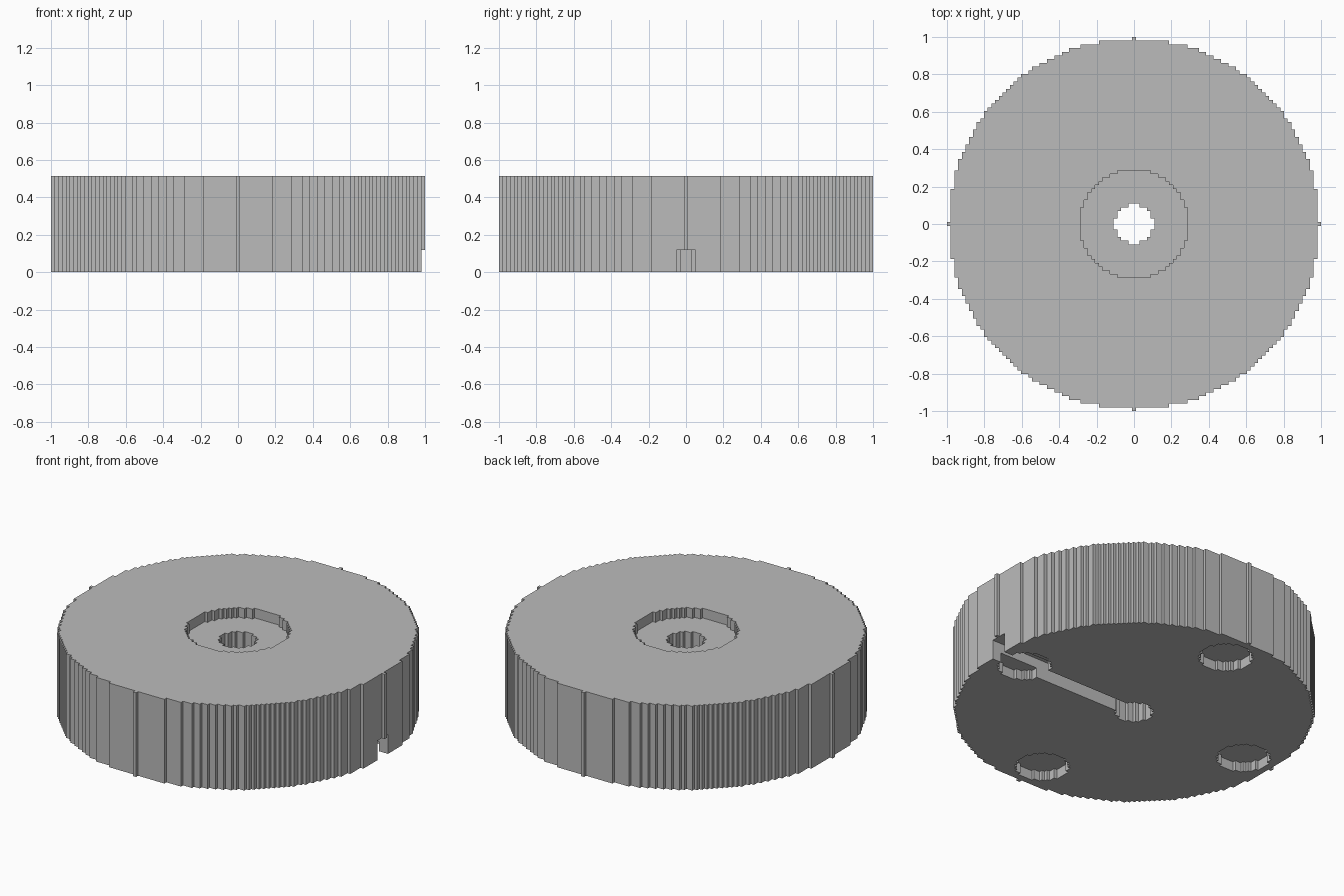
import bpy
import bmesh

if "Cube" in bpy.data.objects:
    bpy.data.objects.remove(bpy.data.objects["Cube"], do_unlink=True)

# The disc is made of small square blocks
RADIUS = 50
CELL = 2 / (2 * RADIUS + 1)
LEVELS = [0, 3, 6, 23, 26]          # heights where the section changes, in blocks
POCKETS = [(40, 0), (-40, 0), (0, 40), (0, -40)]


def in_circle(i, j, radius, cx=0, cy=0):
    return (i - cx) ** 2 + (j - cy) ** 2 <= radius ** 2


def solid(i, j, layer):
    """True where the disc has material in the given layer."""
    if not 0 <= layer < len(LEVELS) - 1 or not in_circle(i, j, RADIUS):
        return False
    if in_circle(i, j, 5.2):                       # central bore
        return False
    if layer == 3 and in_circle(i, j, 14.7):       # recess around the bore on top
        return False
    if layer <= 1 and i > 0 and abs(j) <= 2:       # channel from bore to the side
        return False
    if layer == 0 and any(in_circle(i, j, 7.4, *p) for p in POCKETS):
        return False                               # round pockets underneath
    return True


bm = bmesh.new()
corners = {}


def corner(x, y, level):
    key = (x, y, level)
    if key not in corners:
        corners[key] = bm.verts.new(((x - 0.5) * CELL, (y - 0.5) * CELL, LEVELS[level] * CELL))
    return corners[key]


def quad(*points):
    bm.faces.new([corner(*p) for p in points])


# Outer skin of the blocks: flat faces and stepped walls
span = range(-RADIUS, RADIUS + 1)
for k in range(len(LEVELS) - 1):
    for i in span:
        for j in span:
            if not solid(i, j, k):
                continue
            ring = [(i, j), (i + 1, j), (i + 1, j + 1), (i, j + 1)]
            if not solid(i, j, k + 1):
                quad(*[(x, y, k + 1) for x, y in ring])
            if not solid(i, j, k - 1):
                quad(*[(x, y, k) for x, y in reversed(ring)])
            for side, (dx, dy) in enumerate([(0, -1), (1, 0), (0, 1), (-1, 0)]):
                if not solid(i + dx, j + dy, k):
                    a, b = ring[side], ring[(side + 1) % 4]
                    quad((*a, k), (*b, k), (*b, k + 1), (*a, k + 1))

mesh = bpy.data.meshes.new("disc_base")
bm.to_mesh(mesh)
bm.free()
disc = bpy.data.objects.new("disc_base", mesh)
bpy.context.collection.objects.link(disc)

# Plain grey
grey = bpy.data.materials.new("plain_grey")
grey.use_nodes = True
color = (0.5, 0.5, 0.5, 1)
grey.diffuse_color = color
grey.node_tree.nodes["Principled BSDF"].inputs["Base Color"].default_value = color
mesh.materials.append(grey)
